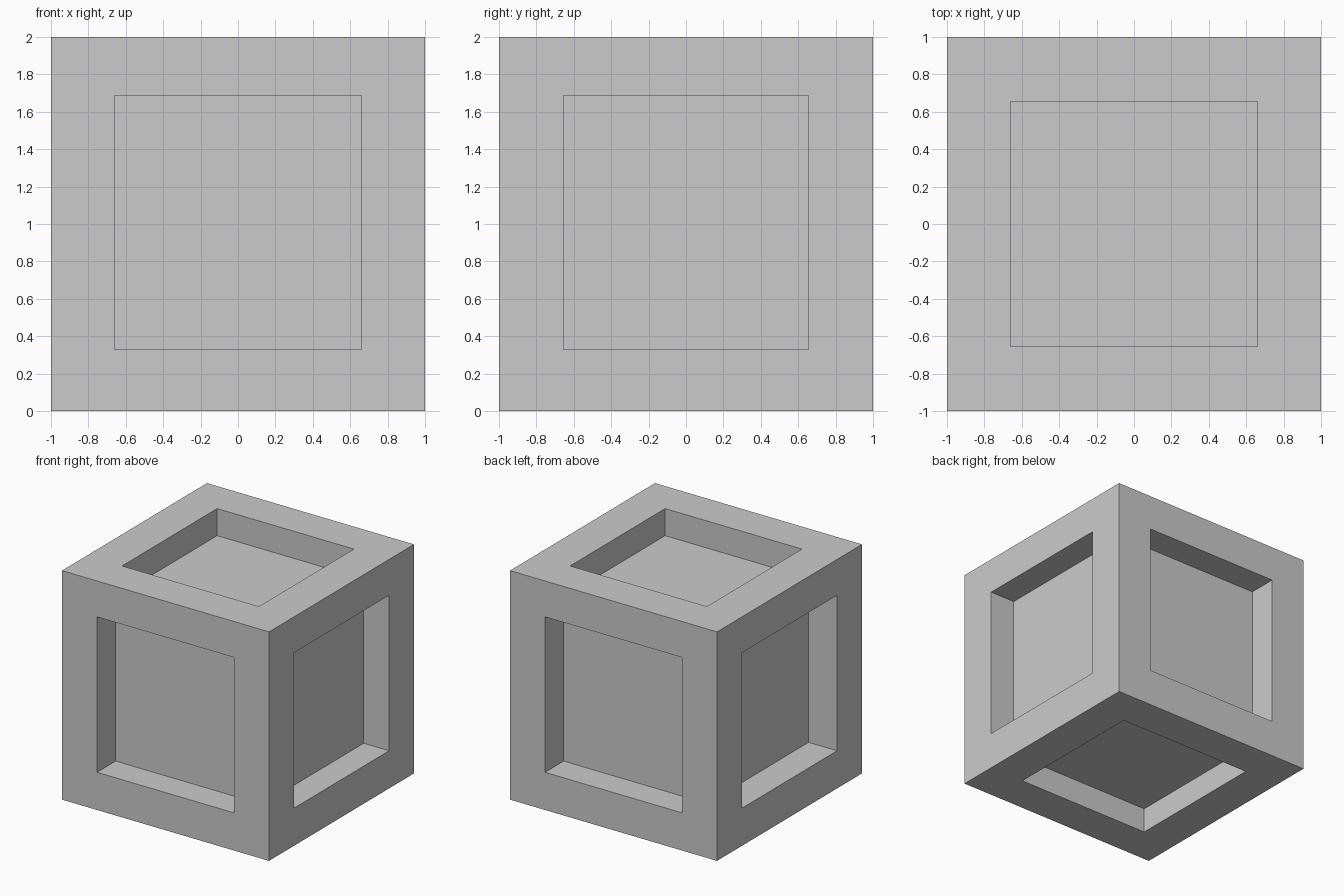
import bpy, bmesh
from mathutils import Vector

if "Cube" in bpy.data.objects:
    bpy.data.objects.remove(bpy.data.objects["Cube"])

CENTRE = Vector((0, 0, 1))
# Opening limits along x, y, z (low, high)
OPENING = ((-0.661, 0.661), (-0.656, 0.656), (0.329, 1.686))
# Recess depth per side, keyed by (axis, direction)
DEPTH = {(0, 1): 0.245, (0, -1): 0.275,
         (1, 1): 0.257, (1, -1): 0.257,
         (2, 1): 0.237, (2, -1): 0.222}


def recess(bm, face):
    """Inset a side to the opening rectangle and sink a straight-walled pocket."""
    n = face.normal.copy()
    axis = max(range(3), key=lambda i: abs(n[i]))
    side = 1 if n[axis] > 0 else -1
    bmesh.ops.inset_individual(bm, faces=[face], thickness=0.33)
    for v in face.verts:
        for i in range(3):
            if i != axis:
                v.co[i] = OPENING[i][1 if v.co[i] > CENTRE[i] else 0]
    floor = bmesh.ops.extrude_discrete_faces(bm, faces=[face])["faces"][0]
    bmesh.ops.translate(bm, verts=floor.verts, vec=-n * DEPTH[axis, side])


# Cube with a square recess in every side
bm = bmesh.new()
bmesh.ops.create_cube(bm, size=2)
bmesh.ops.translate(bm, verts=bm.verts, vec=CENTRE)
bm.normal_update()
for f in list(bm.faces):
    recess(bm, f)
bmesh.ops.recalc_face_normals(bm, faces=bm.faces)

mesh = bpy.data.meshes.new("recessed_crate")
bm.to_mesh(mesh)
bm.free()
bpy.context.collection.objects.link(bpy.data.objects.new("recessed_crate", mesh))
